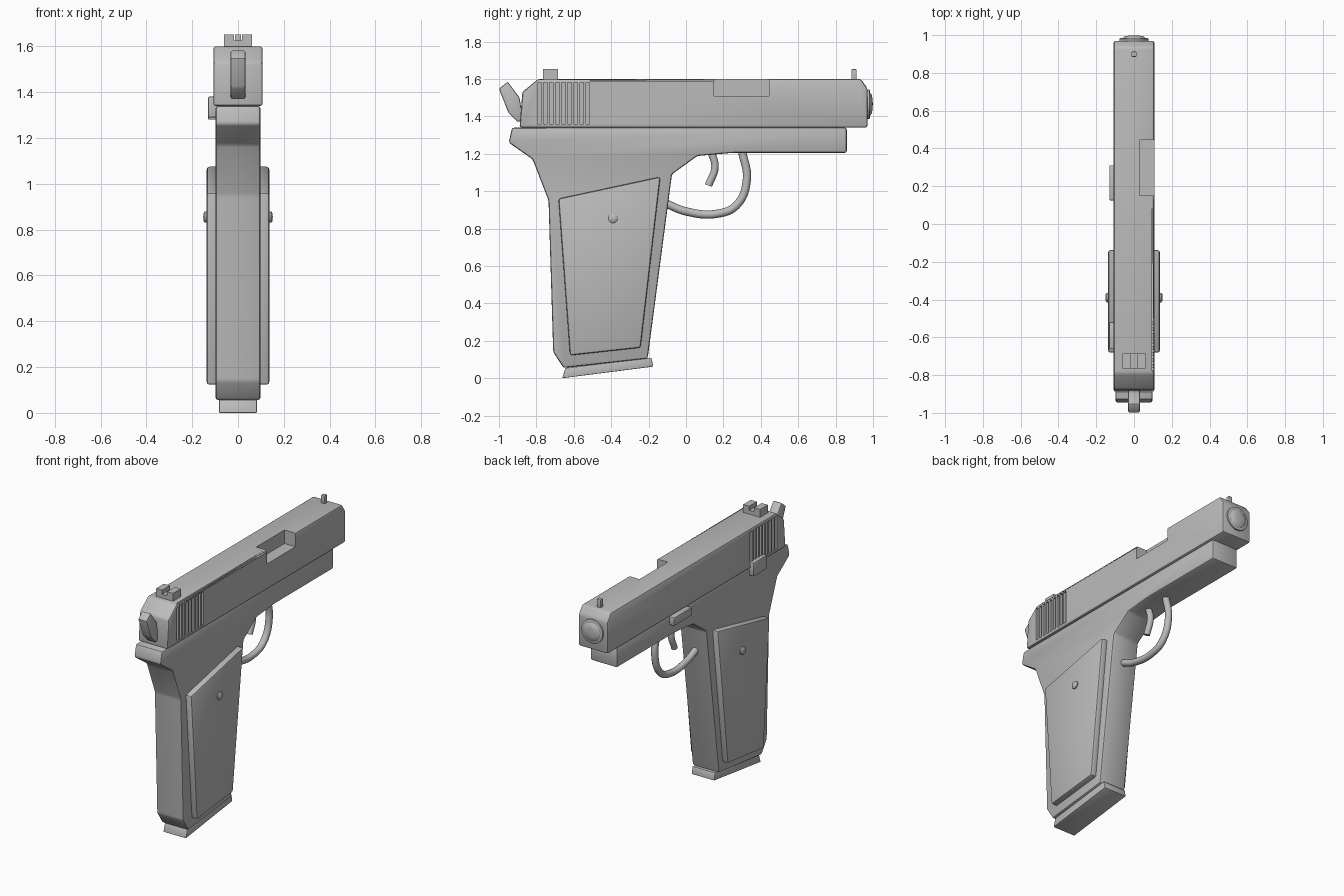
import bpy, bmesh, math
from mathutils import Vector

if "Cube" in bpy.data.objects:
    bpy.data.objects.remove(bpy.data.objects["Cube"])

steel = bpy.data.materials.new("plain grey")
GREY = (0.5, 0.5, 0.5, 1)
steel.use_nodes = True
steel.diffuse_color = GREY
steel.node_tree.nodes["Principled BSDF"].inputs["Base Color"].default_value = GREY


def finish(bm, name):
    bmesh.ops.recalc_face_normals(bm, faces=bm.faces)
    mesh = bpy.data.meshes.new(name)
    bm.to_mesh(mesh)
    bm.free()
    mesh.materials.append(steel)
    ob = bpy.data.objects.new(name, mesh)
    bpy.context.collection.objects.link(ob)
    return ob


def plate(name, profile, x0, x1, bevel=0.0, segments=2):
    """Extrude a side profile of (y, z) points across x, with rounded edges."""
    bm = bmesh.new()
    face = bm.faces.new([bm.verts.new((x0, y, z)) for y, z in profile])
    new = bmesh.ops.extrude_face_region(bm, geom=[face])["geom"]
    bmesh.ops.translate(bm, vec=(x1 - x0, 0, 0),
                        verts=[v for v in new if isinstance(v, bmesh.types.BMVert)])
    bmesh.ops.recalc_face_normals(bm, faces=bm.faces)
    if bevel:
        bmesh.ops.bevel(bm, geom=bm.edges[:], offset=bevel, segments=segments,
                        profile=0.5, affect='EDGES', clamp_overlap=True)
    return finish(bm, name)


def block(name, x0, x1, y0, y1, z0, z1, bevel=0.0):
    return plate(name, [(y0, z0), (y1, z0), (y1, z1), (y0, z1)], x0, x1, bevel)


def lathe(name, profile, centre, axis, steps=32):
    """Spin (radius, distance) points around an axis direction."""
    bm = bmesh.new()
    verts = [bm.verts.new((r, 0, d)) for r, d in profile]
    edges = [bm.edges.new(p) for p in zip(verts, verts[1:])]
    bmesh.ops.spin(bm, geom=verts + edges, cent=(0, 0, 0), axis=(0, 0, 1),
                   angle=math.tau, steps=steps)
    bmesh.ops.remove_doubles(bm, verts=bm.verts, dist=0.0005)
    turn = Vector((0, 0, 1)).rotation_difference(Vector(axis)).to_matrix()
    bmesh.ops.rotate(bm, verts=bm.verts, cent=(0, 0, 0), matrix=turn)
    bmesh.ops.translate(bm, verts=bm.verts, vec=centre)
    return finish(bm, name)


def tube(name, path, radius):
    """Sweep a round rod along a smooth side path of (y, z) points."""
    curve = bpy.data.curves.new(name, 'CURVE')
    curve.dimensions = '3D'
    curve.bevel_depth = radius
    curve.bevel_resolution = 4
    curve.use_fill_caps = True
    spline = curve.splines.new('BEZIER')
    spline.bezier_points.add(len(path) - 1)
    for p, (y, z) in zip(spline.bezier_points, path):
        p.co = (0, y, z)
        p.handle_left_type = p.handle_right_type = 'AUTO'
    curve.materials.append(steel)
    ob = bpy.data.objects.new(name, curve)
    bpy.context.collection.objects.link(ob)
    bpy.context.view_layer.objects.active = ob
    ob.select_set(True)
    bpy.ops.object.convert(target='MESH')
    ob.select_set(False)


def cut(target, cutter):
    bpy.context.view_layer.objects.active = target
    mod = target.modifiers.new("cut", 'BOOLEAN')
    mod.operation = 'DIFFERENCE'
    mod.solver = 'EXACT'
    mod.object = cutter
    bpy.ops.object.modifier_apply(modifier=mod.name)
    bpy.data.objects.remove(cutter)


# Slide with ejection port and rear grip grooves
slide = plate("slide", [(-0.89, 1.34), (0.97, 1.34), (0.97, 1.55), (0.935, 1.6),
                        (-0.79, 1.6), (-0.875, 1.53)], -0.108, 0.108, 0.012)
cut(slide, block("port_cutter", 0.028, 0.2, 0.15, 0.445, 1.51, 1.7))
for i in range(9):
    y = -0.795 + i * 0.0325
    for side in (-1, 1):
        x0, x1 = sorted((side * 0.09, side * 0.2))
        cut(slide, block("groove_cutter", x0, x1, y, y + 0.02, 1.36, 1.58))

# Sights
rear_sight = block("rear_sight", -0.062, 0.062, -0.765, -0.685, 1.59, 1.652)
cut(rear_sight, block("notch_cutter", -0.018, 0.018, -0.8, -0.6, 1.625, 1.7))
block("front_sight", -0.014, 0.014, 0.885, 0.912, 1.59, 1.652, 0.004)

# Muzzle bushing with domed centre
lathe("muzzle", [(0, 0), (0.078, 0), (0.078, 0.012), (0.07, 0.016), (0.062, 0.016),
                 (0.05, 0.025), (0.03, 0.029), (0, 0.031)], (0, 0.968, 1.465), (0, 1, 0))

# Hammer
plate("hammer", [(-1, 1.548), (-0.953, 1.585), (-0.89, 1.5), (-0.87, 1.38),
                 (-0.9, 1.37), (-0.95, 1.42)], -0.032, 0.032, 0.008)

# Frame and grip in one piece
plate("frame", [(-0.93, 1.34), (-0.948, 1.26), (-0.82, 1.17), (-0.735, 0.95),
                (-0.71, 0.14), (-0.655, 0.055), (-0.205, 0.105), (-0.075, 1.09),
                (0.06, 1.188), (0.25, 1.205), (0.86, 1.205), (0.86, 1.34)],
      -0.098, 0.098, 0.012)
plate("magazine_base", [(-0.662, 0), (-0.175, 0.062), (-0.185, 0.11), (-0.645, 0.055)],
      -0.083, 0.083, 0.004)

# Grip panels and screws on both sides
for side, label in ((1, "left"), (-1, "right")):
    plate(label + "_grip_panel", [(-0.682, 0.96), (-0.62, 0.122), (-0.243, 0.163),
                                  (-0.137, 1.077)], side * 0.08, side * 0.137, 0.012)
    lathe(label + "_grip_screw", [(0, 0), (0.025, 0), (0.025, 0.016), (0.018, 0.022),
                                  (0, 0.024)], (side * 0.128, -0.39, 0.855),
          (side, 0, 0), 20)

# Trigger and guard
tube("trigger_guard", [(-0.11, 0.935), (0.0, 0.892), (0.17, 0.88), (0.27, 0.925),
                       (0.325, 1.06), (0.3, 1.215)], 0.022)
tube("trigger", [(0.135, 1.21), (0.155, 1.13), (0.12, 1.03)], 0.02)

# Controls on the right flank
block("slide_stop", -0.131, -0.08, 0.125, 0.31, 1.28, 1.335, 0.005)
block("safety_lever", -0.131, -0.08, -0.66, -0.52, 1.29, 1.38, 0.005)

# Smooth shading with sharp edges kept
bpy.ops.object.select_all(action='DESELECT')
for ob in bpy.context.scene.objects:
    if ob.type == 'MESH':
        ob.select_set(True)
        bpy.context.view_layer.objects.active = ob
bpy.ops.object.shade_smooth_by_angle(angle=math.radians(35))
bpy.ops.object.select_all(action='DESELECT')
